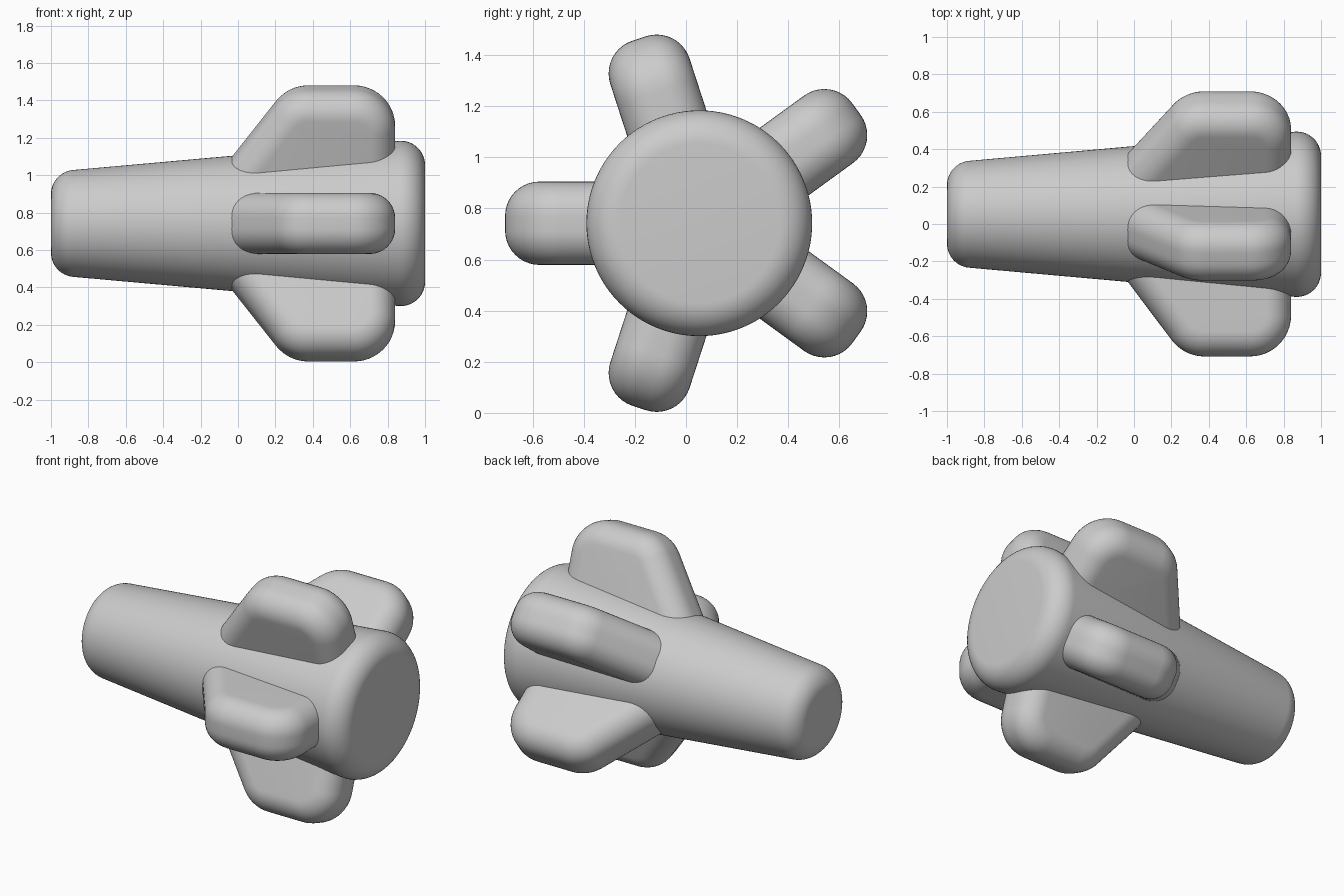
import bpy, bmesh
from math import sin, cos, tan, pi, radians
from mathutils import Vector

if "Cube" in bpy.data.objects:
    bpy.data.objects.remove(bpy.data.objects["Cube"])

CY, CZ = 0.052, 0.742      # body axis position


def rounded(corners, steps=12):
    """Open 2D polyline with a true arc at each corner (x, y, radius)."""
    out = []
    for i, (x, y, r) in enumerate(corners):
        p = Vector((x, y))
        if r == 0:
            out.append(p)
            continue
        a = (Vector(corners[i - 1][:2]) - p).normalized()
        b = (Vector(corners[i + 1][:2]) - p).normalized()
        half = a.angle(b) / 2
        c = p + (a + b).normalized() * r / sin(half)
        s = p + a * r / tan(half) - c
        e = p + b * r / tan(half) - c
        full = s.angle(e)
        for k in range(steps + 1):
            t = k / steps
            out.append(c + (s * sin((1 - t) * full) + e * sin(t * full)) / sin(full))
    return out


def make_object(name, bm):
    bmesh.ops.remove_doubles(bm, verts=bm.verts, dist=1e-5)
    bmesh.ops.recalc_face_normals(bm, faces=bm.faces)
    me = bpy.data.meshes.new(name)
    bm.to_mesh(me)
    bm.free()
    ob = bpy.data.objects.new(name, me)
    bpy.context.collection.objects.link(ob)
    bpy.ops.object.select_all(action='DESELECT')
    ob.select_set(True)
    bpy.context.view_layer.objects.active = ob
    bpy.ops.object.shade_smooth_by_angle(angle=radians(35))
    return ob


# Tapered body with rounded rims, lathed round the x axis
bm = bmesh.new()
prof = rounded([(-1, 0, 0), (-1, 0.275, 0.13), (1, 0.454, 0.13), (1, 0, 0)])
verts = [bm.verts.new((p.x, CY, CZ + p.y)) for p in prof]
edges = [bm.edges.new(pair) for pair in zip(verts, verts[1:])]
bmesh.ops.spin(bm, geom=verts + edges, cent=(0, CY, CZ), axis=(1, 0, 0),
               angle=2 * pi, steps=96, use_merge=True)
make_object("body", bm)

# Fin: swept outline stacked through its thickness, inset to round the edges
TIP, REAR, BASE, HALF, EDGE, SLOPE = 0.76, 0.84, 0.28, 0.163, 0.135, 1.33


def fin_outline(d):
    lead = lambda r: -0.03 + (r - 0.365) / SLOPE + d * (1 + SLOPE ** -2) ** 0.5
    top = TIP - d
    return rounded([(lead(BASE), BASE, 0), (lead(top), top, 0.22 - d),
                    (REAR - d, top, 0.22 - d), (REAR - d, BASE, 0)])


def make_fin(name, angle):
    n = 10
    half = [(HALF - EDGE + EDGE * sin(k / n * pi / 2),
             EDGE * (1 - cos(k / n * pi / 2))) for k in range(n + 1)]
    # inset is largest at the outer faces
    layers = [(-t, d) for t, d in reversed(half)] + half
    out, side = (cos(angle), sin(angle)), (-sin(angle), cos(angle))
    bm = bmesh.new()
    rings = [[bm.verts.new((p.x, CY + out[0] * p.y + side[0] * t,
                            CZ + out[1] * p.y + side[1] * t))
              for p in fin_outline(d)] for t, d in layers]
    for a, b in zip(rings, rings[1:]):
        for i in range(len(a)):
            j = (i + 1) % len(a)
            bm.faces.new((a[i], a[j], b[j], b[i]))
    bm.faces.new(rings[0])
    bm.faces.new(rings[-1])
    make_object(name, bm)


# Five fins evenly spaced, one pointing to the front
for i in range(5):
    make_fin(f"fin_{i + 1}", pi + i * 2 * pi / 5)
